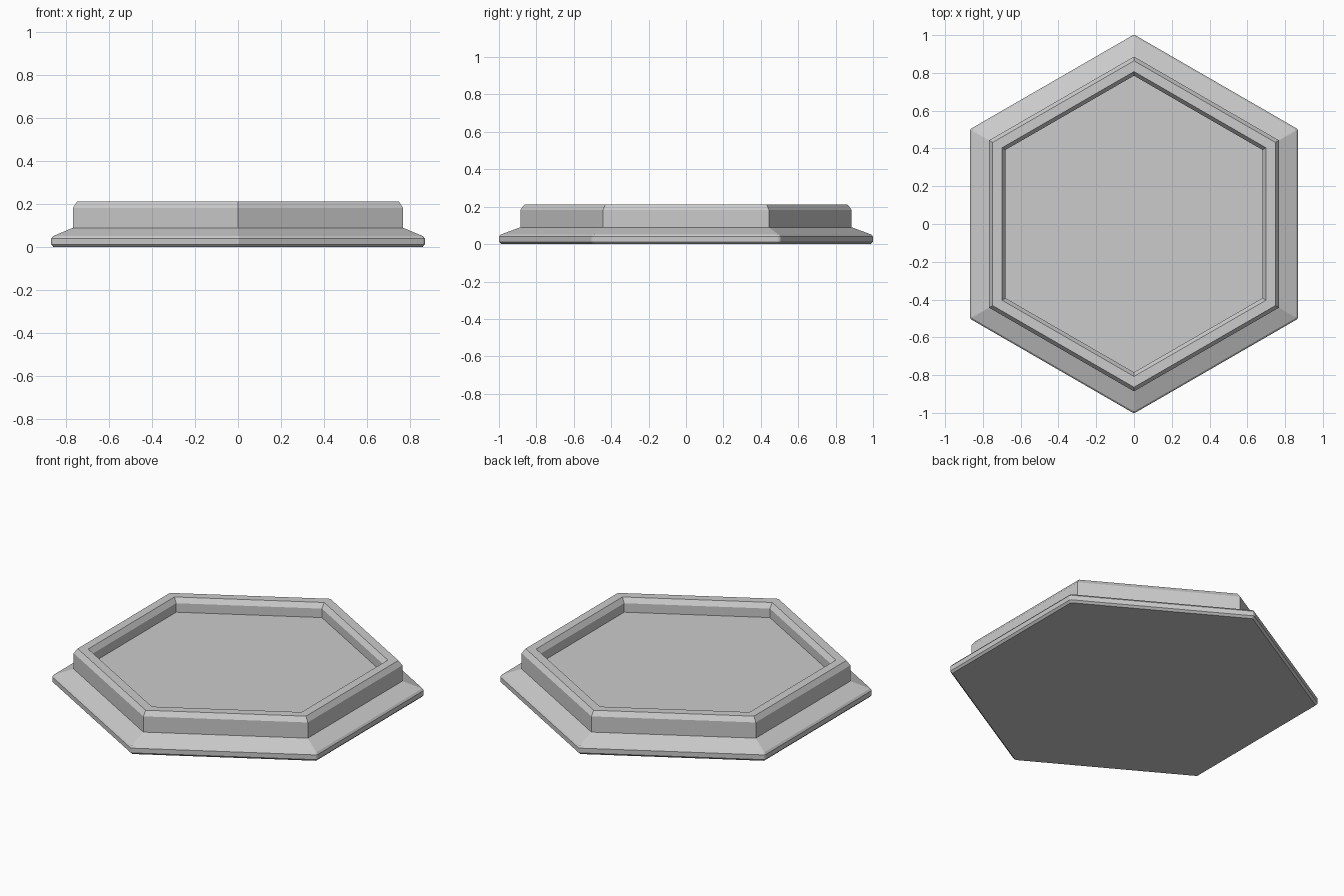
import bpy, bmesh
from math import sin, cos, pi
from mathutils import Vector

if "Cube" in bpy.data.objects:
    bpy.data.objects.remove(bpy.data.objects["Cube"])


def hex_ring(bm, r, z, cut):
    """Hexagon with points on the y axis; each corner clipped by `cut`."""
    pts = [Vector((r * cos(pi / 2 + i * pi / 3), r * sin(pi / 2 + i * pi / 3), z)) for i in range(6)]
    ring = []
    for i, p in enumerate(pts):
        if cut:
            for q in (pts[i - 1], pts[(i + 1) % 6]):
                ring.append(bm.verts.new(p + (q - p).normalized() * cut))
        else:
            v = bm.verts.new(p)
            ring += [v, v]
    return ring


def hex_loft(name, profile):
    """Closed solid lofted through hexagonal rings (radius, z, corner cut)."""
    bm = bmesh.new()
    rings = [hex_ring(bm, *p) for p in profile]
    for a, b in zip(rings, rings[1:]):
        for i in range(12):
            j = (i + 1) % 12
            face = list(dict.fromkeys((a[i], a[j], b[j], b[i])))
            if len(face) > 2:
                bm.faces.new(face)
    bm.faces.new(list(dict.fromkeys(reversed(rings[0]))))
    bm.faces.new(list(dict.fromkeys(rings[-1])))
    bmesh.ops.recalc_face_normals(bm, faces=bm.faces)
    mesh = bpy.data.meshes.new(name)
    bm.to_mesh(mesh)
    bm.free()
    obj = bpy.data.objects.new(name, mesh)
    bpy.context.collection.objects.link(obj)
    return obj


# Flared base, raised bevelled rim and recessed floor as one solid
hex_loft("hexagonal_tray", [
    (0.990, 0.000, 0.004),   # underside
    (1.003, 0.012, 0.006),   # base edge
    (1.003, 0.040, 0.006),
    (0.993, 0.051, 0.004),
    (0.886, 0.090, 0),       # sloped skirt up to the rim wall
    (0.886, 0.183, 0),
    (0.864, 0.211, 0),       # rim top
    (0.807, 0.211, 0),
    (0.785, 0.183, 0),       # inner wall down to the floor
    (0.785, 0.130, 0),
])
